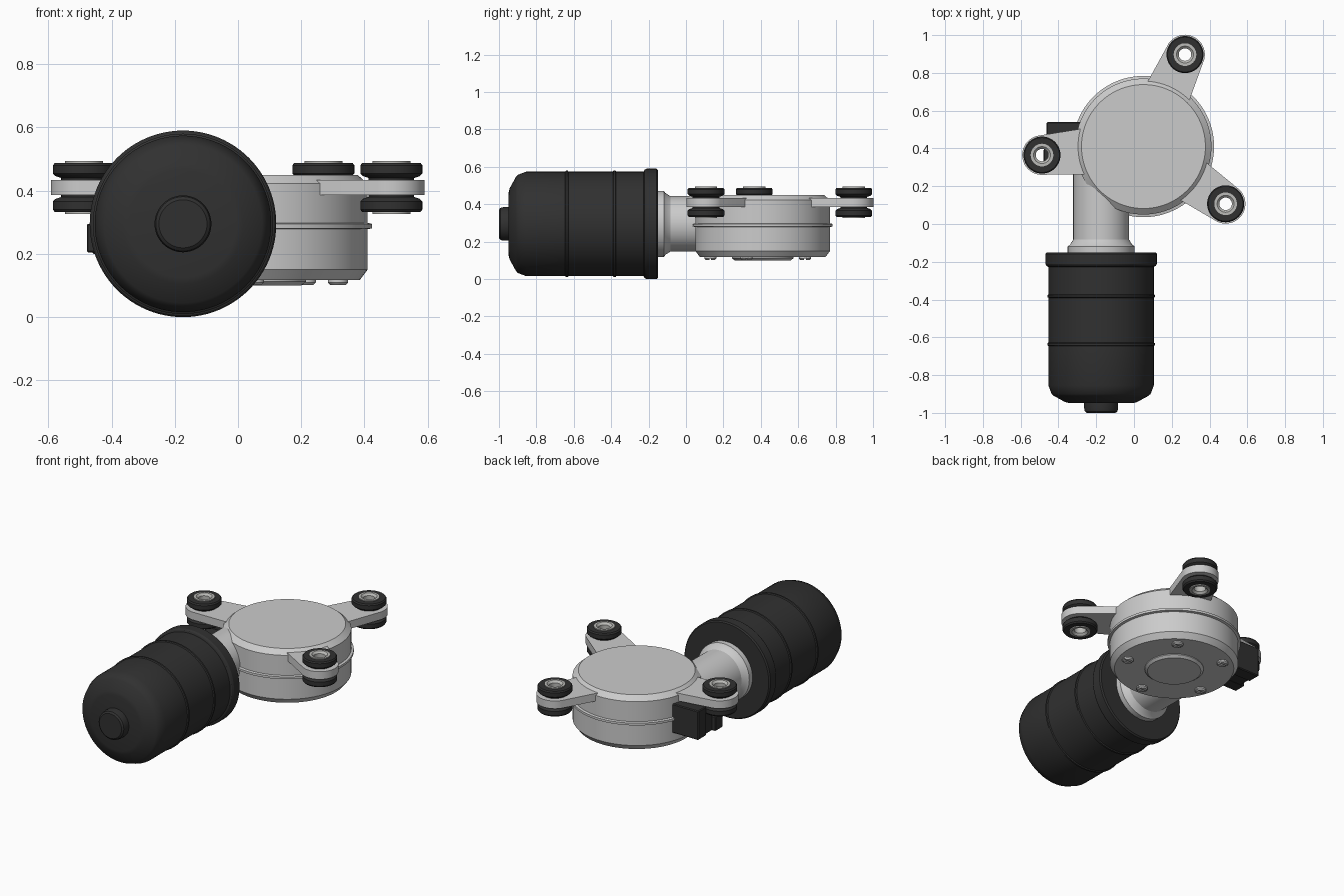
import bpy, bmesh
from math import pi, sin, cos, atan2, radians, hypot
from mathutils import Matrix, Vector

if "Cube" in bpy.data.objects:
    bpy.data.objects.remove(bpy.data.objects["Cube"])

dark = bpy.data.materials.new("dark_plastic")
dark.diffuse_color = (0.03, 0.03, 0.03, 1)
dark.use_nodes = True
dark.node_tree.nodes["Principled BSDF"].inputs["Base Color"].default_value = dark.diffuse_color
steel = bpy.data.materials.new("light_steel")
steel.diffuse_color = (0.5, 0.5, 0.48, 1)
steel.use_nodes = True
steel.node_tree.nodes["Principled BSDF"].inputs["Base Color"].default_value = steel.diffuse_color

ALONG_Y = Matrix.Rotation(-pi / 2, 4, 'X')   # profile axis z -> world y
HX, HY = 0.05, 0.41                          # gear housing centre
MX, MZ = -0.174, 0.295                       # motor axis


def finish(obj, mat=None, angle=30):
    if mat:
        obj.data.materials.append(mat)
    bpy.ops.object.select_all(action='DESELECT')
    obj.select_set(True)
    bpy.context.view_layer.objects.active = obj
    bpy.ops.object.shade_smooth_by_angle(angle=radians(angle))
    return obj


def to_object(name, bm):
    bmesh.ops.recalc_face_normals(bm, faces=bm.faces)
    me = bpy.data.meshes.new(name)
    bm.to_mesh(me)
    bm.free()
    obj = bpy.data.objects.new(name, me)
    bpy.context.collection.objects.link(obj)
    return obj


def lathe(name, profile, origin, rot=Matrix(), mat=None, seg=64, closed=False):
    """Revolve (radius, height) points; open profiles get end caps."""
    bm = bmesh.new()
    rings = [[bm.verts.new((r * cos(2 * pi * i / seg), r * sin(2 * pi * i / seg), h))
              for i in range(seg)] for r, h in profile]
    pairs = list(zip(rings, rings[1:]))
    if closed:
        pairs.append((rings[-1], rings[0]))
    else:
        bm.faces.new(rings[0])
        bm.faces.new(rings[-1])
    for a, b in pairs:
        for i in range(seg):
            j = (i + 1) % seg
            bm.faces.new((a[i], a[j], b[j], b[i]))
    bm.transform(Matrix.Translation(origin) @ rot)
    return finish(to_object(name, bm), mat)


def box(name, lo, hi, mat=None, bevel=0.0):
    lo, hi = Vector(lo), Vector(hi)
    bm = bmesh.new()
    bmesh.ops.create_cube(bm, size=1)
    bm.transform(Matrix.Translation((lo + hi) / 2) @ Matrix.Diagonal((*(hi - lo), 1)))
    if bevel:
        bmesh.ops.bevel(bm, geom=bm.edges[:], offset=bevel, segments=1, affect='EDGES')
    return finish(to_object(name, bm), mat)


# Gear housing: chamfered drum with a parting flange
lathe("gear_housing", [(0.335, 0.117), (0.36, 0.15), (0.36, 0.278), (0.374, 0.281),
                       (0.374, 0.295), (0.36, 0.298), (0.36, 0.422), (0.328, 0.45)],
      (HX, HY, 0), seg=96)
lathe("bottom_boss", [(0.165, 0.12), (0.165, 0.112), (0.15, 0.1)], (HX, HY, 0))

# Slotted cover screws
for k in range(5):
    a = -pi / 2 + k * 2 * pi / 5
    x, y = HX + 0.28 * cos(a), HY + 0.28 * sin(a)
    screw = lathe("cover_screw", [(0.032, 0.12), (0.032, 0.109), (0.025, 0.102)], (x, y, 0), seg=24)
    slot = box("slot_cutter", (x - 0.05, y - 0.005, 0.09), (x + 0.05, y + 0.005, 0.11))
    slot.hide_render = True
    slot.hide_set(True)
    cut = screw.modifiers.new("slot", 'BOOLEAN')
    cut.operation, cut.object = 'DIFFERENCE', slot

# Neck with collar joining motor and housing
lathe("motor_neck", [(0.177, -0.16), (0.177, -0.118), (0.165, -0.11), (0.148, -0.083), (0.148, 0.4)],
      (MX, 0, MZ), ALONG_Y)

# Motor can, ribs, rim and end nub
body = [(0.17, -0.948), (0.19, -0.943), (0.25, -0.91), (0.262, -0.9), (0.279, -0.855)]
for y in (-0.637, -0.382):
    body += [(0.279, y - 0.009), (0.285, y - 0.005), (0.285, y + 0.005), (0.279, y + 0.009)]
body += [(0.279, -0.18)]
lathe("motor_can", body, (MX, 0, MZ), ALONG_Y, dark, 96)
lathe("motor_rim", [(0.277, -0.228), (0.289, -0.222), (0.295, -0.212), (0.295, -0.158), (0.288, -0.15)],
      (MX, 0, MZ), ALONG_Y, dark, 96)
lathe("motor_end_nub", [(0.076, -1.0), (0.086, -0.992), (0.09, -0.975), (0.09, -0.94)],
      (MX, 0, MZ), ALONG_Y, dark, 48)

# Electrical connector on the left side
box("connector_block", (-0.462, 0.46, 0.2), (-0.25, 0.54, 0.38), dark, 0.005)
box("connector_body", (-0.455, 0.39, 0.205), (-0.25, 0.465, 0.36), dark, 0.004)
box("connector_plug", (-0.478, 0.32, 0.205), (-0.25, 0.395, 0.295), dark, 0.004)


def mount(px, py):
    """Arm plate with a round eye, rubber grommet and steel sleeve."""
    dist, ang = hypot(px - HX, py - HY), atan2(py - HY, px - HX)
    arc = [(dist + 0.105 * cos(t), 0.105 * sin(t))
           for t in (radians(-80 + 8 * i) for i in range(21))]
    outline = [(0.27, -0.125)] + arc + [(0.27, 0.125)]
    eye = [(dist + 0.05 * cos(2 * pi * i / 32), 0.05 * sin(2 * pi * i / 32)) for i in range(32)]
    cu = bpy.data.curves.new("mount_arm", 'CURVE')
    cu.dimensions, cu.fill_mode, cu.extrude = '2D', 'BOTH', 0.024
    for pts in (outline, eye):
        sp = cu.splines.new('POLY')
        sp.points.add(len(pts) - 1)
        for p, (u, v) in zip(sp.points, pts):
            p.co = (u, v, 0, 1)
        sp.use_cyclic_u = True
    arm = bpy.data.objects.new("mount_arm", cu)
    bpy.context.collection.objects.link(arm)
    arm.location, arm.rotation_euler = (HX, HY, 0.41), (0, 0, ang)
    bpy.ops.object.select_all(action='DESELECT')
    arm.select_set(True)
    bpy.context.view_layer.objects.active = arm
    bpy.ops.object.convert(target='MESH')
    arm = bpy.context.view_layer.objects.active
    bm = bmesh.new()
    bm.from_mesh(arm.data)
    bmesh.ops.remove_doubles(bm, verts=bm.verts, dist=1e-5)
    bmesh.ops.recalc_face_normals(bm, faces=bm.faces)
    bm.to_mesh(arm.data)
    bm.free()
    finish(arm)

    # Grommet half profile mirrored about the plate's mid height
    half = [(0.072, 0.0), (0.072, 0.03), (0.09, 0.036), (0.098, 0.044), (0.098, 0.07),
            (0.092, 0.078), (0.055, 0.078)]
    full = half + [(r, -h) for r, h in reversed(half[1:])]
    lathe("rubber_grommet", full, (px, py, 0.41), mat=dark, seg=48, closed=True)
    half = [(0.06, 0.084), (0.045, 0.084), (0.033, 0.072)]
    lathe("steel_sleeve", half + [(r, -h) for r, h in reversed(half)], (px, py, 0.41),
          mat=steel, seg=40, closed=True)


for p in ((-0.487, 0.365), (0.27, 0.897), (0.485, 0.107)):
    mount(*p)
